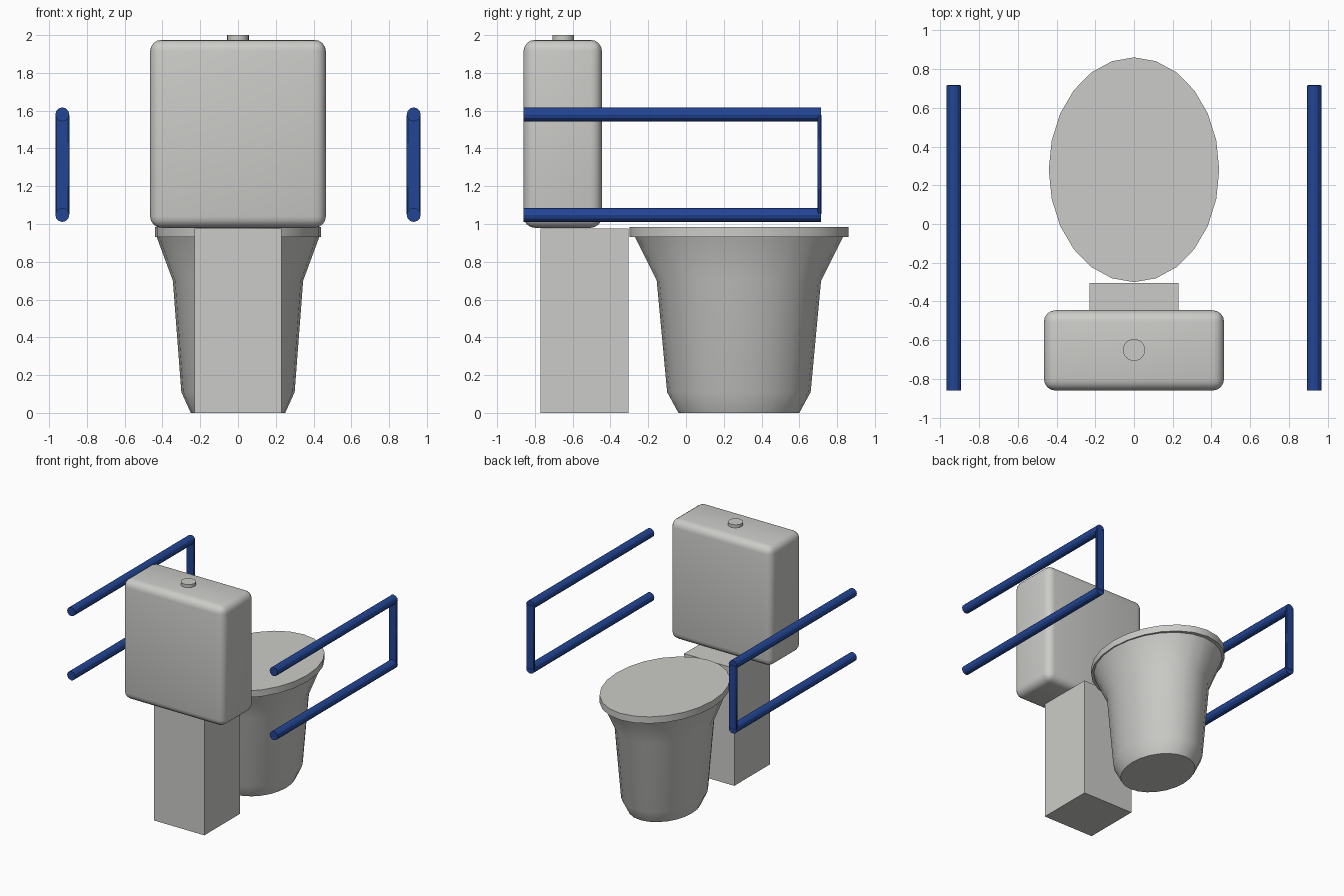
import bpy, bmesh, math

if "Cube" in bpy.data.objects:
    bpy.data.objects.remove(bpy.data.objects["Cube"], do_unlink=True)


def material(name, rgb):
    m = bpy.data.materials.new(name)
    m.use_nodes = True
    m.diffuse_color = (*rgb, 1)
    m.node_tree.nodes["Principled BSDF"].inputs["Base Color"].default_value = (*rgb, 1)
    return m


ceramic = material("grey_ceramic", (0.60, 0.60, 0.58))
blue = material("blue_rail", (0.016, 0.06, 0.30))


def finish(obj, name, mat, smooth=0):
    obj.name = obj.data.name = name
    obj.data.materials.append(mat)
    if smooth:
        bpy.ops.object.select_all(action="DESELECT")
        obj.select_set(True)
        bpy.context.view_layer.objects.active = obj
        bpy.ops.object.shade_smooth_by_angle(angle=math.radians(smooth))
    return obj


def from_bmesh(bm, name, mat, smooth=0):
    bmesh.ops.recalc_face_normals(bm, faces=bm.faces)
    mesh = bpy.data.meshes.new(name)
    bm.to_mesh(mesh)
    bm.free()
    obj = bpy.data.objects.new(name, mesh)
    bpy.context.collection.objects.link(obj)
    return finish(obj, name, mat, smooth)


def box(name, lo, hi, mat, bevel=0, segments=4):
    bm = bmesh.new()
    bmesh.ops.create_cube(bm, size=1)
    for v in bm.verts:
        v.co = [(a + b) / 2 + c * (b - a) for a, b, c in zip(lo, hi, v.co)]
    if bevel:
        bmesh.ops.bevel(bm, geom=bm.edges[:], offset=bevel, segments=segments,
                        profile=0.5, affect="EDGES")
    return from_bmesh(bm, name, mat, 40 if bevel else 0)


def oval_loft(name, profile, y, mat, sides=24, smooth=40):
    """Stack of oval rings (x radius, y radius, z), capped at both ends."""
    bm = bmesh.new()
    rings = []
    for rx, ry, z in profile:
        angles = [math.tau * i / sides for i in range(sides)]
        rings.append([bm.verts.new((rx * math.sin(a), y + ry * math.cos(a), z))
                      for a in angles])
    for low, high in zip(rings, rings[1:]):
        for i in range(sides):
            j = (i + 1) % sides
            bm.faces.new((low[i], low[j], high[j], high[i]))
    bm.faces.new(rings[0])
    bm.faces.new(rings[-1])
    return from_bmesh(bm, name, mat, smooth)


# Bowl and its flat lid
oval_loft("bowl", [(0.25, 0.32, 0), (0.30, 0.38, 0.11), (0.345, 0.435, 0.70),
                   (0.43, 0.55, 0.93)], 0.28, ceramic)
oval_loft("lid", [(0.44, 0.58, 0.93), (0.44, 0.58, 0.985)], 0.28, ceramic)

# Pedestal, tank and flush button
box("pedestal", (-0.23, -0.77, 0), (0.23, -0.305, 0.975), ceramic)
box("tank", (-0.465, -0.86, 0.98), (0.465, -0.445, 1.975), ceramic, bevel=0.06)
oval_loft("flush_button", [(0.057, 0.057, 1.96), (0.057, 0.057, 2.0)], -0.65, ceramic)

# Grab rails: two round bars joined at the front by a thin upright
RAIL_X, R, LOW, HIGH = 0.93, 0.037, 1.048, 1.58
for side, x in (("left", RAIL_X), ("right", -RAIL_X)):
    for level, z in (("upper", HIGH), ("lower", LOW)):
        bpy.ops.mesh.primitive_cylinder_add(vertices=12, radius=R, depth=1.575,
                                            location=(x, -0.0725, z),
                                            rotation=(math.pi / 2, 0, 0))
        finish(bpy.context.object, f"{side}_{level}_rail", blue)
    box(f"{side}_rail_upright", (x - R, 0.697, LOW), (x + R, 0.718, HIGH), blue,
        bevel=0.006, segments=1)
